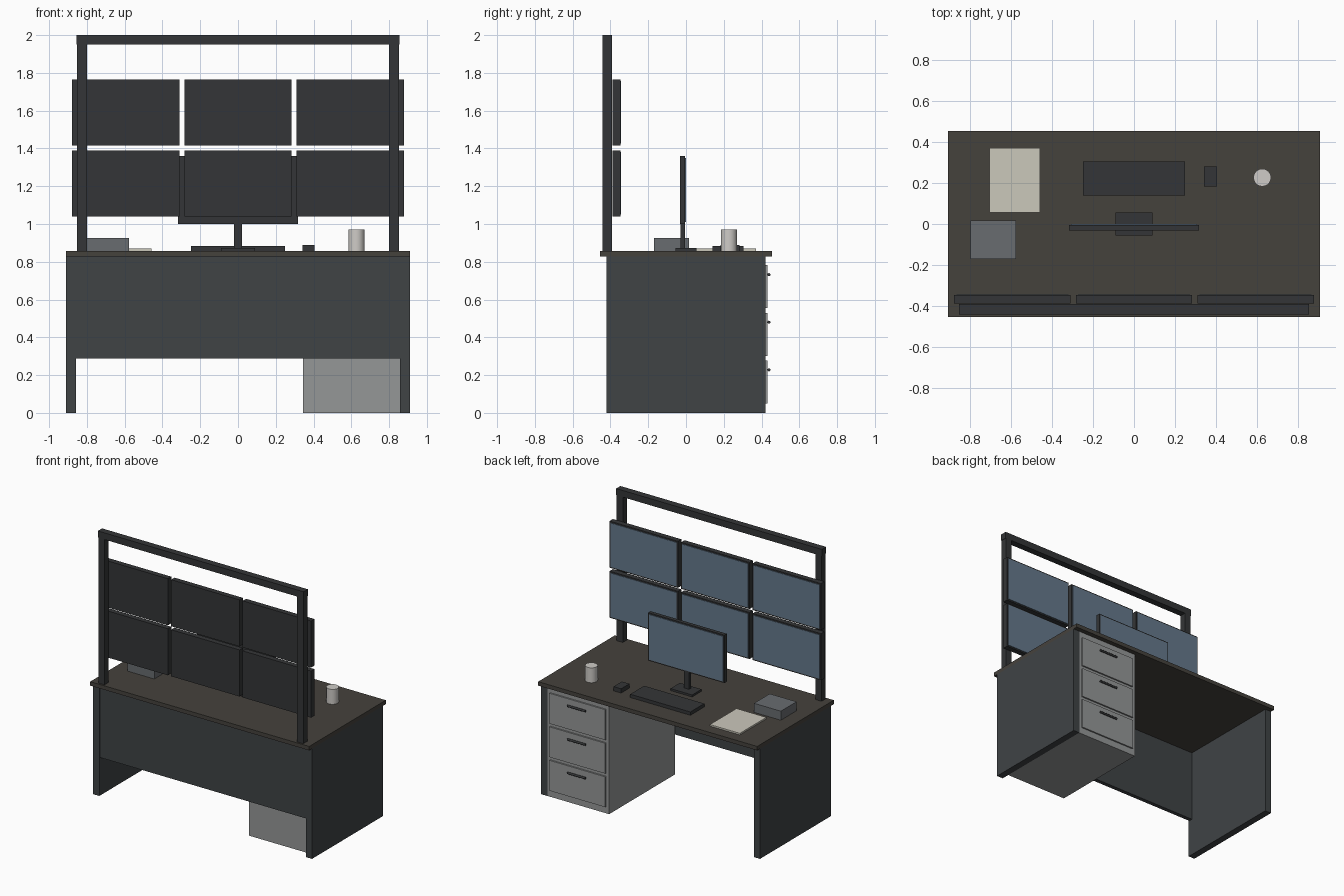
import bpy
import math

if "Cube" in bpy.data.objects:
    bpy.data.objects.remove(bpy.data.objects["Cube"])


def mat(name, r, g, b):
    m = bpy.data.materials.new(name)
    m.diffuse_color = (r, g, b, 1)
    m.use_nodes = True
    m.node_tree.nodes["Principled BSDF"].inputs["Base Color"].default_value = m.diffuse_color
    return m


DARK = mat("dark_panel", 0.05, 0.056, 0.06)
WOOD = mat("desk_surface", 0.06, 0.054, 0.046)
BLACK = mat("black_plastic", 0.034, 0.036, 0.038)
SCREEN = mat("screen_blue", 0.13, 0.19, 0.26)
GREY = mat("cabinet_grey", 0.30, 0.31, 0.31)
BOXGREY = mat("box_grey", 0.14, 0.15, 0.16)
PAPER = mat("paper", 0.60, 0.58, 0.50)
MUG = mat("mug_ceramic", 0.62, 0.60, 0.57)


def box(name, x, y, z, m):
    """Box from (min, max) ranges."""
    bpy.ops.mesh.primitive_cube_add(
        size=1, location=[(a + b) / 2 for a, b in (x, y, z)])
    o = bpy.context.object
    o.name = name
    o.scale = [b - a for a, b in (x, y, z)]
    bpy.ops.object.transform_apply(location=False, rotation=False, scale=True)
    o.data.materials.append(m)
    return o


def cylinder(name, r, h, loc, m, rot=(0, 0, 0), sides=32):
    bpy.ops.mesh.primitive_cylinder_add(
        vertices=sides, radius=r, depth=h, location=loc, rotation=rot)
    o = bpy.context.object
    o.name = name
    o.data.materials.append(m)
    bpy.ops.object.shade_smooth_by_angle()
    return o


def monitor(name, x, z, back, front):
    """Casing with a slightly inset screen on the +y side."""
    e = 0.01
    box(name + "_casing", x, (back, front - 0.004), z, BLACK)
    box(name + "_screen", (x[0] + e, x[1] - e), (front - 0.006, front),
        (z[0] + e, z[1] - e), SCREEN)


TOP = 0.858

# Desk
box("desk_top", (-0.91, 0.91), (-0.455, 0.455), (0.828, TOP), WOOD)
for side, s in (("left", -1), ("right", 1)):
    xs = sorted((s * 0.858, s * 0.91))
    box(side + "_side_panel", xs, (-0.421, 0.421), (0, 0.828), DARK)
box("modesty_panel", (-0.858, 0.858), (-0.415, -0.385), (0.287, 0.828), DARK)

# Drawer cabinet
box("drawer_cabinet", (0.345, 0.858), (-0.36, 0.42), (0, 0.828), GREY)
for i in range(3):
    z = 0.05 + i * 0.252
    box(f"drawer_front_{i + 1}", (0.37, 0.835), (0.415, 0.431), (z, z + 0.228), GREY)
    cylinder(f"drawer_handle_{i + 1}", 0.008, 0.15, (0.603, 0.439, z + 0.178),
             BLACK, (0, math.pi / 2, 0), 16)

# Monitor frame
FY = (-0.442, -0.392)
for side, s in (("left", -1), ("right", 1)):
    xs = sorted((s * 0.80, s * 0.852))
    box(side + "_frame_post", xs, FY, (TOP, 1.95), BLACK)
box("frame_top_bar", (-0.855, 0.855), FY, (1.95, 2.0), BLACK)

# Wall of six monitors
for r, z in enumerate(((1.04, 1.39), (1.416, 1.766))):
    for c in range(3):
        cx = (c - 1) * 0.595
        monitor(f"wall_monitor_{r + 1}_{c + 1}", (cx - 0.284, cx + 0.284), z,
                -0.388, -0.344)

# Desk monitor
monitor("desk_monitor", (-0.317, 0.317), (1.0, 1.36), -0.032, 0.0)
box("monitor_neck", (-0.021, 0.021), (-0.03, -0.006), (0.87, 1.01), BLACK)
box("monitor_base", (-0.09, 0.09), (-0.056, 0.056), (TOP, 0.873), BLACK)

# Desk items
box("keyboard", (-0.25, 0.25), (0.14, 0.305), (TOP, 0.883), BLACK)
box("mouse", (0.342, 0.405), (0.183, 0.282), (TOP, 0.89), BLACK)
box("paper_stack", (-0.707, -0.459), (0.056, 0.371), (TOP, 0.87), PAPER)
box("storage_box", (-0.80, -0.577), (-0.17, 0.017), (TOP, 0.926), BOXGREY)
cylinder("mug", 0.043, 0.112, (0.627, 0.227, TOP + 0.056), MUG)
